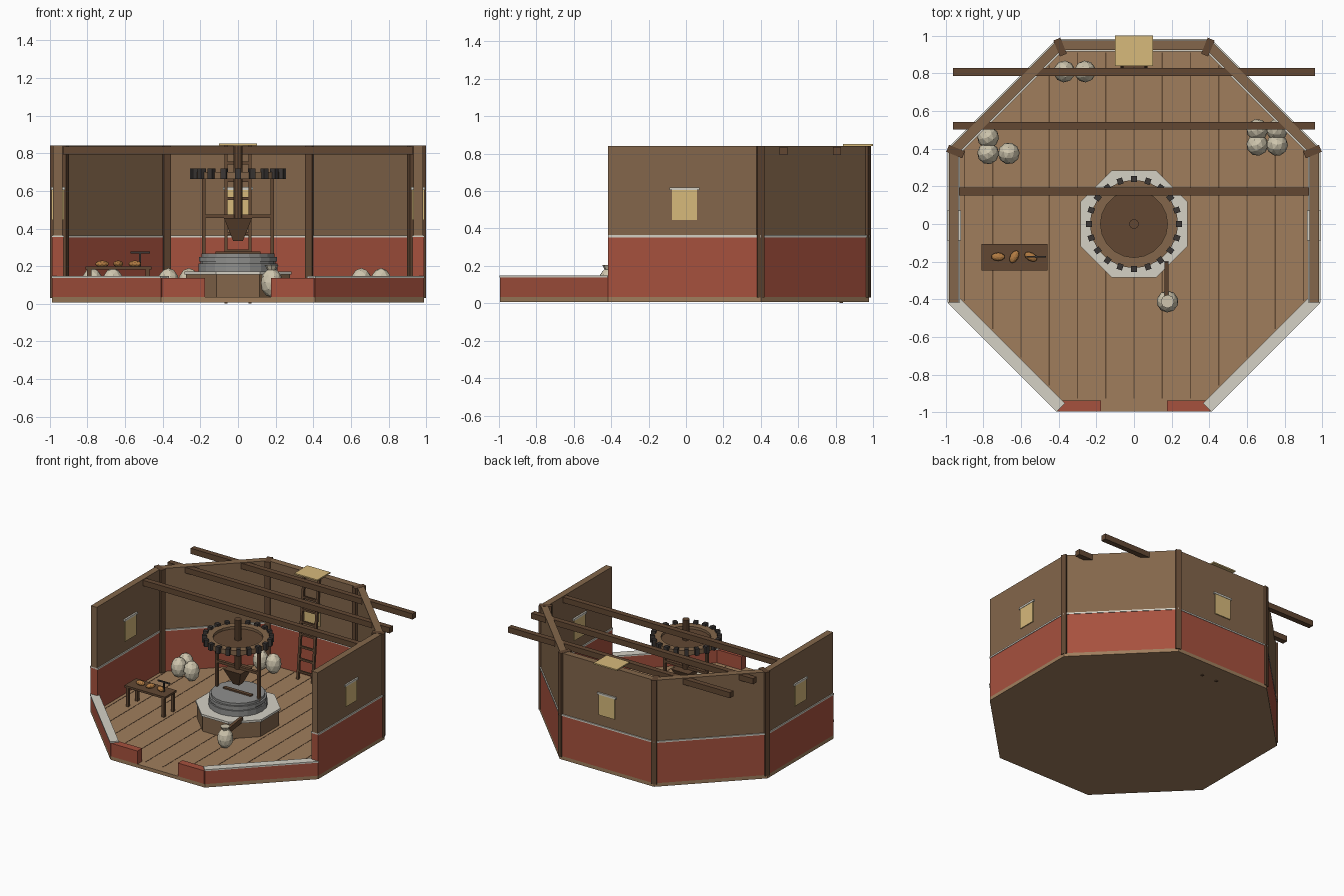
import bpy, math
from mathutils import Vector, Matrix

if "Cube" in bpy.data.objects:
    bpy.data.objects.remove(bpy.data.objects["Cube"])

CY = -0.008          # centre of the octagon plan
A = 0.987            # outer apothem
SIDE = 2 * A * math.tan(math.pi / 8)


def mat(name, r, g, b):
    m = bpy.data.materials.new(name)
    m.diffuse_color = tuple((v / 255) ** 2.2 for v in (r, g, b)) + (1,)
    m.use_nodes = True
    m.node_tree.nodes["Principled BSDF"].inputs["Base Color"].default_value = m.diffuse_color
    return m


RED = mat("red_paint", 165, 82, 64)
WALL = mat("wall_wood", 130, 102, 76)
FLOOR = mat("floor_wood", 158, 125, 93)
DARK = mat("dark_wood", 98, 73, 54)
SEAM = mat("seam", 100, 76, 56)
WHITE = mat("plaster", 212, 208, 196)
STONE = mat("millstone", 142, 142, 140)
SACK = mat("sackcloth", 205, 196, 172)
GLOW = mat("straw_yellow", 214, 184, 122)
IRON = mat("iron", 62, 58, 56)
BREAD = mat("bread", 176, 122, 68)


def finish(name, m):
    o = bpy.context.object
    o.name = name
    o.data.materials.append(m)
    return o


def box(name, m, x0, x1, y0, y1, z0, z1, M=None):
    bpy.ops.mesh.primitive_cube_add(size=1)
    o = finish(name, m)
    T = Matrix.Translation(((x0 + x1) / 2, (y0 + y1) / 2, (z0 + z1) / 2))
    S = Matrix.Diagonal((x1 - x0, y1 - y0, z1 - z0, 1))
    o.matrix_world = (M or Matrix()) @ T @ S
    return o


def prism(name, m, n, r0, r1, z0, z1, rot=0.0, x=0.0, y=0.0):
    bpy.ops.mesh.primitive_cone_add(vertices=n, radius1=r0, radius2=r1, depth=z1 - z0,
                                    location=(x, y, (z0 + z1) / 2), rotation=(0, 0, rot))
    return finish(name, m)


def strut(name, m, p, q, w, h):
    p, q = Vector(p), Vector(q)
    R = (q - p).to_track_quat('Z', 'X').to_matrix().to_4x4()
    M = Matrix.Translation(p) @ R
    return box(name, m, -w / 2, w / 2, -h / 2, h / 2, 0, (q - p).length, M)


def ball(name, m, loc, scale, rot=0.0, sub=2):
    bpy.ops.mesh.primitive_ico_sphere_add(subdivisions=sub, radius=1, location=loc, rotation=(0, 0, rot))
    bpy.context.object.scale = scale
    return finish(name, m)


def side_frame(k):
    # local frame with +y pointing out of octagon side k, counted from the +x side
    return Matrix.Translation((0, CY, 0)) @ Matrix.Rotation(k * math.pi / 4 - math.pi / 2, 4, 'Z')


# floor slab and plank seams
C8 = math.cos(math.pi / 8)
prism("floor", FLOOR, 8, A / C8, A / C8, 0.008, 0.035, math.pi / 8, 0, CY)
for i in range(-6, 7):
    x = i * 0.15
    h = min(0.92, 1.30 - abs(x))
    box("plank_seam", SEAM, x - 0.003, x + 0.003, CY - h, CY + h, 0.03, 0.0365)

# full-height walls: right, back right, back, back left, left
L = SIDE / 2
for k in range(5):
    M = side_frame(k)
    box("lower_wall", RED, -L, L, A - 0.06, A, 0.035, 0.355, M)
    box("wall_trim", WHITE, -L, L, A - 0.064, A + 0.004, 0.352, 0.364, M)
    box("upper_wall", WALL, -L, L, A - 0.055, A - 0.004, 0.364, 0.84, M)
    if k % 2 == 0:
        box("window", GLOW, -0.068, 0.068, A - 0.064, A + 0.004, 0.445, 0.605, M)
        box("window_lintel", WHITE, -0.08, 0.08, A - 0.068, A + 0.007, 0.605, 0.62, M)

# corner posts
for k in range(4):
    box("corner_post", DARK, -0.02, 0.02, 0.98, A / C8 + 0.003, 0.03, 0.842, side_frame(k + 0.5))

# low front walls with a door gap
for k in (5, 7):
    M = side_frame(k)
    box("low_wall", RED, -L, L, A - 0.055, A, 0.035, 0.138, M)
    box("low_wall_cap", WHITE, -L, L, A - 0.06, A + 0.004, 0.138, 0.149, M)
for s in (-1, 1):
    a, b = sorted((s * 0.175, s * (L - 0.005)))
    box("door_wall", RED, a, b, CY - A, CY - A + 0.058, 0.035, 0.138)

# ceiling beams and hatch
for y, hx in ((0.173, 0.93), (0.522, 0.962), (0.808, 0.962)):
    box("ceiling_beam", DARK, -hx, hx, y - 0.021, y + 0.021, 0.792, 0.836)
box("hatch", GLOW, -0.1, 0.1, 0.84, 1.0, 0.841, 0.851)

# ladder
foot, top = Vector((0, 0.83, 0.002)), Vector((0, 0.915, 0.84))
for s in (-1, 1):
    off = Vector((s * 0.064, 0, 0))
    strut("ladder_rail", DARK, foot + off, top + off, 0.018, 0.018)
for i in range(1, 9):
    p = foot.lerp(top, i / 9)
    box("ladder_rung", DARK, -0.064, 0.064, p.y - 0.007, p.y + 0.007, p.z - 0.008, p.z + 0.008)

# mill base and stones
prism("mill_base", WALL, 8, 0.275 / C8, 0.275 / C8, 0.035, 0.155, math.pi / 8)
prism("mill_base_cap", WHITE, 8, 0.285 / C8, 0.285 / C8, 0.155, 0.172, math.pi / 8)
prism("bed_stone", STONE, 20, 0.21, 0.21, 0.172, 0.215)
prism("stone_band", STONE, 20, 0.2, 0.2, 0.215, 0.225)
prism("runner_stone", STONE, 20, 0.207, 0.207, 0.225, 0.25)
prism("runner_stone_top", STONE, 20, 0.193, 0.193, 0.25, 0.268)
box("stone_bar", DARK, -0.12, 0.12, -0.014, 0.014, 0.265, 0.279)
strut("flour_chute", DARK, (0.172, -0.2, 0.178), (0.172, -0.4, 0.15), 0.04, 0.022)

# hopper, frame and drive shaft
prism("hopper", DARK, 4, 0.026 * 2 ** 0.5, 0.075 * 2 ** 0.5, 0.335, 0.455, math.pi / 4)
for s in (-1, 1):
    box("frame_post", DARK, s * 0.182 - 0.01, s * 0.182 + 0.01, -0.012, 0.012, 0.17, 0.665)
box("frame_crossbar", DARK, -0.182, 0.182, -0.012, 0.012, 0.455, 0.475)
prism("drive_shaft", DARK, 10, 0.026, 0.026, 0.44, 0.84)

# great gear: web disc, rim and teeth
prism("gear_web", DARK, 20, 0.19, 0.19, 0.665, 0.68)
rim = prism("gear_rim", WALL, 20, 0.235, 0.235, 0.662, 0.7)
hole = prism("rim_cutter", WALL, 20, 0.178, 0.178, 0.6, 0.8)
hole.hide_render = hole.hide_viewport = True
cut = rim.modifiers.new("hole", 'BOOLEAN')
cut.object, cut.operation, cut.solver = hole, 'DIFFERENCE', 'EXACT'
for i in range(20):
    M = Matrix.Rotation(i * math.tau / 20, 4, 'Z')
    box("gear_tooth", IRON, 0.222, 0.255, -0.015, 0.015, 0.664, 0.718, M)


# sacks with tied necks
def sack(x, y, tied=False):
    ball("sack", SACK, (x, y, 0.112), (0.058, 0.058, 0.078), x * 7)
    if tied:
        prism("sack_neck", SACK, 8, 0.022, 0.036, 0.178, 0.205, 0, x, y)


for x, y in ((-0.37, 0.81), (-0.26, 0.81), (-0.775, 0.46), (-0.775, 0.375), (-0.665, 0.375),
             (0.655, 0.5), (0.76, 0.5), (0.655, 0.42), (0.76, 0.42)):
    sack(x, y)
sack(0.178, -0.412, True)

# table with loaves and a balance
box("table_top", DARK, -0.81, -0.46, -0.248, -0.105, 0.182, 0.198)
for x in (-0.79, -0.48):
    for y in (-0.233, -0.12):
        box("table_leg", DARK, x - 0.011, x + 0.011, y - 0.011, y + 0.011, 0.035, 0.183)
for x, a in ((-0.722, 0.0), (-0.636, 1.05), (-0.548, -0.5)):
    ball("loaf", BREAD, (x, -0.174, 0.212), (0.037, 0.022, 0.018), a)
box("balance_post", IRON, -0.526, -0.514, -0.18, -0.168, 0.198, 0.272)
box("balance_beam", IRON, -0.572, -0.468, -0.179, -0.169, 0.268, 0.278)
